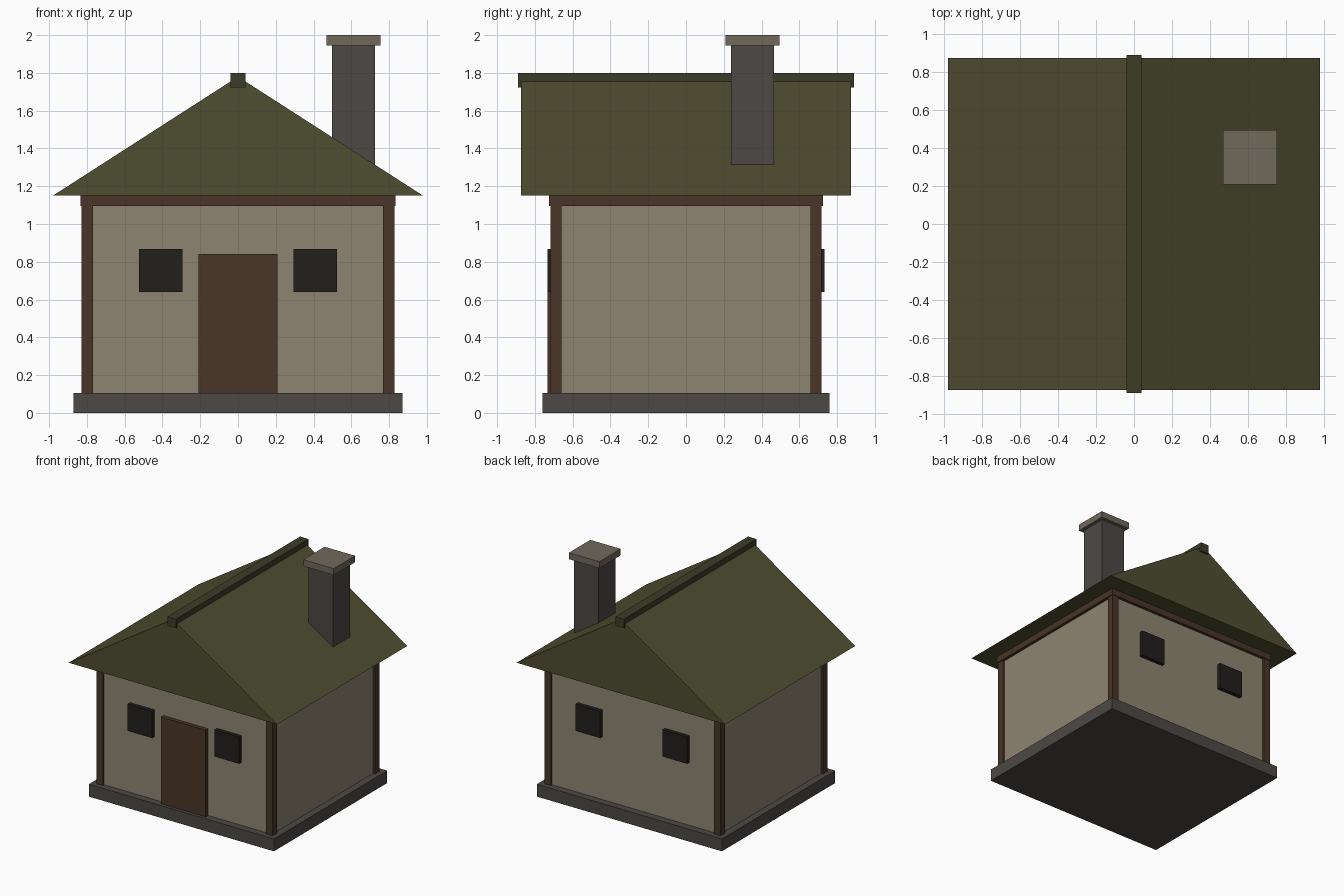
import bpy
import bmesh

if "Cube" in bpy.data.objects:
    bpy.data.objects.remove(bpy.data.objects["Cube"])


def material(name, r, g, b):
    m = bpy.data.materials.new(name)
    m.diffuse_color = (r, g, b, 1)
    m.use_nodes = True
    m.node_tree.nodes["Principled BSDF"].inputs["Base Color"].default_value = m.diffuse_color
    return m


WALL = material("plaster", 0.27, 0.235, 0.165)
WOOD = material("timber", 0.068, 0.036, 0.02)
STONE = material("stone", 0.072, 0.066, 0.058)
CAP = material("pale_stone", 0.16, 0.14, 0.105)
ROOF = material("roof_green", 0.078, 0.075, 0.03)
RIDGE = material("ridge_green", 0.045, 0.045, 0.022)
DARK = material("dark_glass", 0.016, 0.014, 0.012)


def finish(name, bm, mat):
    bmesh.ops.recalc_face_normals(bm, faces=bm.faces)
    me = bpy.data.meshes.new(name)
    bm.to_mesh(me)
    bm.free()
    me.materials.append(mat)
    ob = bpy.data.objects.new(name, me)
    bpy.context.collection.objects.link(ob)
    return ob


def box(name, x, y, z, mat):
    """Box from (min, max) ranges on each axis."""
    bm = bmesh.new()
    bmesh.ops.create_cube(bm, size=1)
    for v in bm.verts:
        v.co = [r[0] if c < 0 else r[1] for c, r in zip(v.co, (x, y, z))]
    return finish(name, bm, mat)


def around(c, h):
    return (c - h, c + h)


# Foundation, walls and the timber beam under the eaves
box("foundation", (-0.87, 0.87), (-0.76, 0.76), (0, 0.105), STONE)
box("walls", (-0.81, 0.81), (-0.70, 0.70), (0.105, 1.148), WALL)
box("eaves_beam", (-0.835, 0.835), (-0.725, 0.725), (1.095, 1.15), WOOD)

# Corner posts, and windows on front and back
for sx, side in ((-1, "left"), (1, "right")):
    for sy, end in ((-1, "front"), (1, "back")):
        box(f"corner_post_{end}_{side}", around(sx * 0.798, 0.03),
            around(sy * 0.688, 0.03), (0.105, 1.1), WOOD)
        box(f"window_{end}_{side}", around(sx * 0.408, 0.115),
            around(sy * 0.713, 0.02), (0.64, 0.868), DARK)

# Door
box("door", (-0.21, 0.21), (-0.733, -0.69), (0.105, 0.842), WOOD)

# Gable roof: a triangular profile extruded along y
bm = bmesh.new()
profile = [(-0.98, 1.15), (0.98, 1.15), (0, 1.78)]
face = bm.faces.new([bm.verts.new((x, -0.873, z)) for x, z in profile])
ext = bmesh.ops.extrude_face_region(bm, geom=[face])
bmesh.ops.translate(bm, vec=(0, 1.746, 0),
                    verts=[g for g in ext["geom"] if isinstance(g, bmesh.types.BMVert)])
finish("roof", bm, ROOF)
box("roof_ridge", (-0.04, 0.04), (-0.89, 0.89), (1.722, 1.80), RIDGE)

# Chimney
box("chimney", around(0.611, 0.114), around(0.351, 0.114), (1.2, 1.945), STONE)
box("chimney_cap", around(0.611, 0.143), around(0.351, 0.143), (1.945, 2.0), CAP)
